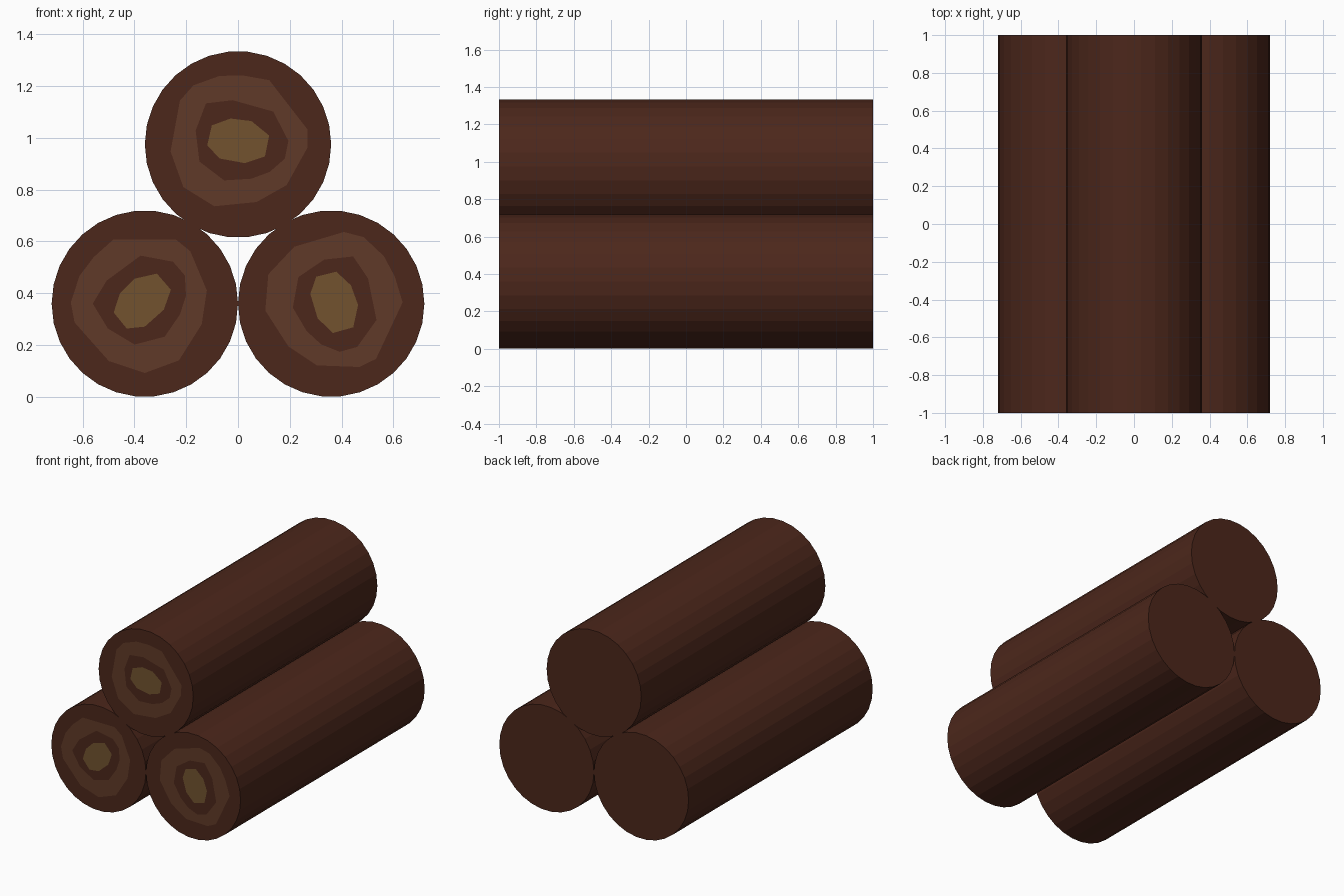
import bpy, bmesh, math

if "Cube" in bpy.data.objects:
    bpy.data.objects.remove(bpy.data.objects["Cube"])

SIDES, R = 30, 0.36


def material(name, rgb):
    m = bpy.data.materials.new(name)
    m.diffuse_color = (*rgb, 1)
    m.use_nodes = True
    m.node_tree.nodes["Principled BSDF"].inputs["Base Color"].default_value = m.diffuse_color
    return m


BARK = material("bark", (0.072, 0.020, 0.011))
PALE = material("pale_wood", (0.115, 0.042, 0.021))
CORE = material("core_wood", (0.168, 0.086, 0.028))

# growth ring outlines as (angle in degrees, radius), shared by all logs
OUTER = [(64, .275), (116, .276), (71 - 22, .268), (12, .245), (-20, .234), (-59, .256), (-90, .268),
         (-122, .262), (-165, .281), (-181, .286), (-203, .274), (-222, .267)]
OUTER.sort()
INNER = [(95, .186), (56, .195), (35, .189), (11, .162), (-17, .142), (-59, .149),
         (-104, .163), (-146, .172), (-180, .201), (-211, .172)]
HEART = [(112, .104), (68, .125), (28, .114), (-18, .077), (-90, .089), (-126, .119),
         (-164, .125), (-202, .104)]


def loop(bm, points, y):
    verts = [bm.verts.new((r * math.cos(a), y, r * math.sin(a)))
             for a, r in ((math.radians(d), r) for d, r in points)]
    edges = [bm.edges.new((v, verts[i - 1])) for i, v in enumerate(verts)]
    return verts, edges


def log(name, x, z, turn):
    bm = bmesh.new()
    rim = [(360 * i / SIDES, R) for i in range(SIDES)]
    # bark tube and plain back end
    front, front_e = loop(bm, rim, -1)
    back, back_e = loop(bm, rim, 1)
    for i in range(SIDES):
        bm.faces.new((front[i - 1], front[i], back[i], back[i - 1]))
    bm.faces.new(back)
    # sawn front end: alternating rings around the heart
    outer_e = front_e
    for points, mat in ((OUTER, 0), (INNER, 1), (HEART, 0)):
        turned = sorted(((d + turn) % 360, r) for d, r in points)
        verts, edges = loop(bm, turned, -1)
        made = bmesh.ops.triangle_fill(bm, edges=outer_e + edges, use_beauty=True,
                                       use_dissolve=False, normal=(0, -1, 0))
        for f in made["geom"]:
            if isinstance(f, bmesh.types.BMFace):
                f.material_index = mat
        outer_e = edges
    bm.faces.new(verts).material_index = 2
    bmesh.ops.recalc_face_normals(bm, faces=bm.faces)
    mesh = bpy.data.meshes.new(name)
    bm.to_mesh(mesh)
    bm.free()
    for m in (BARK, PALE, CORE):
        mesh.materials.append(m)
    ob = bpy.data.objects.new(name, mesh)
    ob.location = (x, 0, z)
    bpy.context.collection.objects.link(ob)


# pyramid stack of three logs
log("left_log", -R, R, 0)
log("right_log", R, R, -115)
log("top_log", 0, 0.975, -52)
